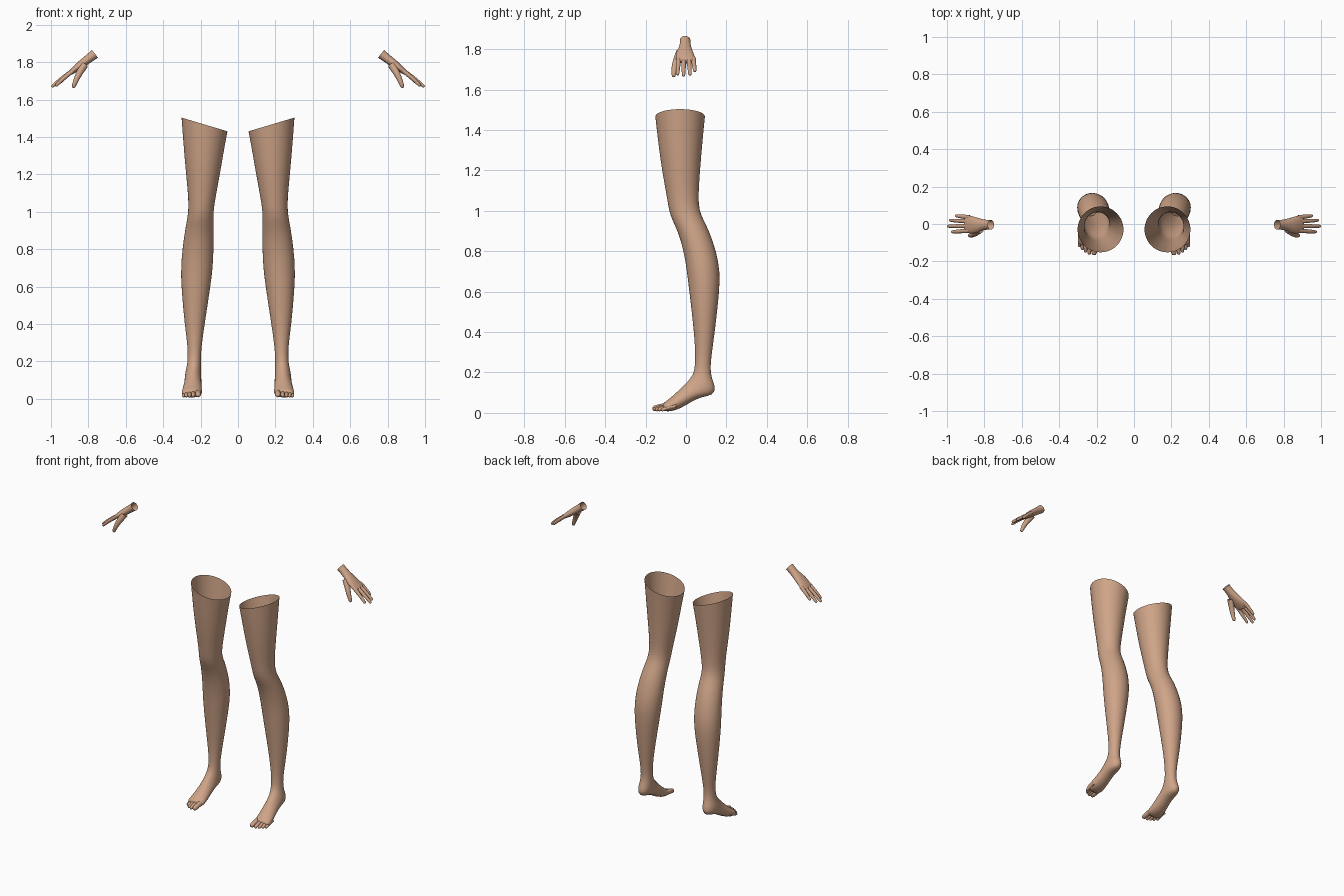
import bpy
import bmesh
import math
from mathutils import Vector

cube = bpy.data.objects.get("Cube")
if cube:
    bpy.data.objects.remove(cube, do_unlink=True)

skin = bpy.data.materials.new("tan skin")
skin.use_nodes = True
colour = (0.62, 0.37, 0.245, 1)
skin.diffuse_color = colour
skin.node_tree.nodes["Principled BSDF"].inputs["Base Color"].default_value = colour


def loft(bm, sections, segments):
    """Skin a tube over (centre, half_axis_u, half_axis_v); first end open, last end capped."""
    previous = None
    for centre, u, v in sections:
        ring = []
        for i in range(segments):
            angle = 2 * math.pi * i / segments
            ring.append(bm.verts.new(centre + u * math.cos(angle) + v * math.sin(angle)))
        if previous:
            for i in range(segments):
                j = (i + 1) % segments
                bm.faces.new((previous[i], previous[j], ring[j], ring[i]))
        previous = ring
    bm.faces.new(previous)


def digit(bm, points, radii, side_axis):
    """A finger, thumb or toe: round tapering tube with a domed tip."""
    points = [Vector(p) for p in points]
    radii = list(radii)
    heading = (points[-1] - points[-2]).normalized()
    tip, r = points[-1], radii[-1]
    points[-1] = tip - heading * r
    for reach, scale in ((0.55, 0.82), (0.9, 0.45)):
        points.append(tip - heading * r * (1 - reach))
        radii.append(r * scale)
    sections = []
    for i, (p, radius) in enumerate(zip(points, radii)):
        along = (points[min(i + 1, len(points) - 1)] - points[max(i - 1, 0)]).normalized()
        across = (side_axis - along * side_axis.dot(along)).normalized()
        sections.append((p, across * radius, along.cross(across) * radius))
    loft(bm, sections, 12)


def finish(bm, part):
    """Make the left part and its mirrored right twin."""
    bmesh.ops.recalc_face_normals(bm, faces=bm.faces)
    for side in ("left", "right"):
        if side == "right":
            for vert in bm.verts:
                vert.co.x = -vert.co.x
            bmesh.ops.reverse_faces(bm, faces=bm.faces)
        mesh = bpy.data.meshes.new(side + "_" + part)
        bm.to_mesh(mesh)
        mesh.materials.append(skin)
        for face in mesh.polygons:
            face.use_smooth = True
        obj = bpy.data.objects.new(side + "_" + part, mesh)
        bpy.context.collection.objects.link(obj)
        smooth = obj.modifiers.new("smooth surface", 'SUBSURF')
        smooth.levels = smooth.render_levels = 1
    bm.free()


X, Y = Vector((1, 0, 0)), Vector((0, 1, 0))

# Thigh, knee, calf: height, front y, back y, inner x, outer x
leg_levels = [
    (1.467, -.153, .095, .055, .303),
    (1.35, -.14, .083, .074, .293),
    (1.2, -.12, .07, .097, .279),
    (1.07, -.095, .061, .121, .265),
    (1, -.085, .066, .131, .266),
    (.95, -.067, .09, .131, .274),
    (.9, -.041, .115, .13, .284),
    (.8, -.011, .151, .13, .298),
    (.7, .004, .169, .134, .306),
    (.6, .016, .166, .147, .304),
    (.4, .04, .143, .178, .286),
    (.29, .046, .127, .194, .27),
    (.22, .044, .12, .199, .268),
]
# Foot: instep y and z, sole y and z, inner x, outer x
foot_levels = [
    (.033, .187, .127, .17, .198, .273),
    (.014, .162, .149, .122, .196, .282),
    (-.01, .138, .135, .087, .196, .285),
    (-.033, .115, .08, .08, .196, .286),
    (-.056, .093, .03, .058, .195, .29),
    (-.08, .073, -.025, .022, .193, .298),
    (-.1, .057, -.075, .006, .192, .302),
    (-.12, .043, -.112, .007, .197, .3),
]

sections = []
for i, (z, front, back, inner, outer) in enumerate(leg_levels):
    # The cut at the top of the thigh slopes up towards the outside
    tilt = (.037, .018, .006)[i] if i < 3 else 0
    centre = Vector(((inner + outer) / 2, (front + back) / 2, z))
    sections.append((centre, Vector(((outer - inner) / 2, 0, tilt)), Y * (front - back) / 2))
for top_y, top_z, sole_y, sole_z, inner, outer in foot_levels:
    top, sole = Vector((0, top_y, top_z)), Vector((0, sole_y, sole_z))
    centre = (top + sole) / 2 + X * (inner + outer) / 2
    sections.append((centre, X * (outer - inner) / 2, (top - sole) / 2))
leg = bmesh.new()
loft(leg, sections, 24)

# Toes: x, tip y, radius
for x, tip_y, radius in ((.213, -.168, .017), (.239, -.164, .012), (.259, -.153, .011),
                         (.276, -.14, .011), (.291, -.124, .01)):
    digit(leg, [(x, tip_y + .075, .034), (x, tip_y + .035, .027), (x, tip_y, radius + .002)],
          (radius, radius, radius * .9), X)
finish(leg, "leg")

# Palm: distance from wrist, front y, back y, thickness
hand = bmesh.new()
wrist = Vector((.765, 0, 1.845))
along = Vector((.79, 0, -.61)).normalized()
back_of_hand = Vector((.61, 0, .79)).normalized()
sections = []
for reach, front, back, thick in ((0, -.031, .022, .054), (.03, -.03, .022, .048),
                                  (.065, -.036, .027, .046), (.1, -.05, .036, .044),
                                  (.135, -.052, .044, .036), (.165, -.048, .048, .027),
                                  (.18, -.044, .046, .019)):
    centre = wrist + along * reach + Y * (front + back) / 2
    sections.append((centre, Y * (back - front) / 2, back_of_hand * thick / 2))
loft(hand, sections, 20)

# Fingers, index to little: knuckle y, tip position
for knuckle_y, tip in ((-.036, (.976, -.042, 1.672)), (-.011, (.998, -.012, 1.667)),
                       (.014, (.987, .02, 1.672)), (.036, (.955, .044, 1.688))):
    knuckle = wrist + along * .145 + Y * knuckle_y
    tip = Vector(tip)
    middle = (knuckle + tip) / 2 + back_of_hand * .004
    digit(hand, [knuckle, middle, tip], (.0125, .0115, .009), Y)

# Thumb
digit(hand, [(.822, -.028, 1.785), (.85, -.05, 1.74), (.868, -.06, 1.7), (.882, -.061, 1.662)],
      (.022, .018, .014, .011), Y)
finish(hand, "hand")
